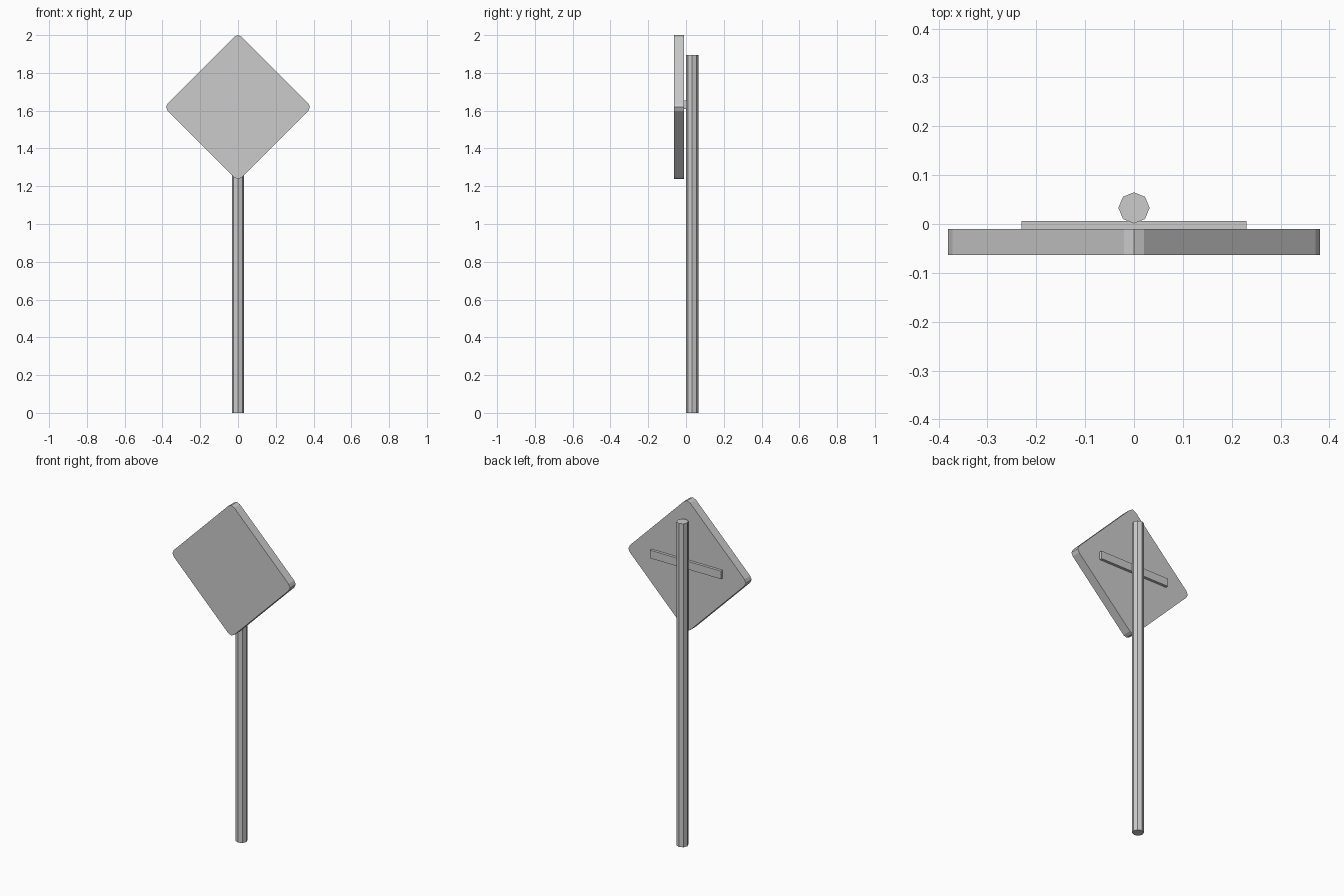
import bpy, bmesh, math

if "Cube" in bpy.data.objects:
    bpy.data.objects.remove(bpy.data.objects["Cube"])


def prism(name, points, axis, start, end):
    """Extrude a flat outline along 'y' or 'z'."""
    bm = bmesh.new()
    place = (lambda p, t: (p[0], t, p[1])) if axis == 'y' else (lambda p, t: (p[0], p[1], t))
    face = bm.faces.new([bm.verts.new(place(p, start)) for p in points])
    offset = (0, end - start, 0) if axis == 'y' else (0, 0, end - start)
    ext = bmesh.ops.extrude_face_region(bm, geom=[face], use_keep_orig=True)
    verts = [g for g in ext['geom'] if isinstance(g, bmesh.types.BMVert)]
    bmesh.ops.translate(bm, verts=verts, vec=offset)
    bmesh.ops.recalc_face_normals(bm, faces=bm.faces)
    mesh = bpy.data.meshes.new(name)
    bm.to_mesh(mesh)
    bm.free()
    obj = bpy.data.objects.new(name, mesh)
    bpy.context.collection.objects.link(obj)
    return obj


# Octagonal pole
R = 0.032
pole = [(R * math.cos(i * math.pi / 4), 0.033 + R * math.sin(i * math.pi / 4)) for i in range(8)]
prism("pole", pole, 'z', 0.0, 1.895)

# Diamond sign plate, each corner rounded with two segments
plate = []
for k in range(4):
    c, s = round(math.cos(k * math.pi / 2)), round(math.sin(k * math.pi / 2))
    for u, v in ((0.372, -0.02), (0.381, 0.0), (0.372, 0.02)):
        plate.append((u * c - v * s, 1.619 + u * s + v * c))
prism("sign_plate", plate, 'y', -0.063, -0.01)

# Flat mounting bar between plate and pole
bar = [(-0.23, 1.608), (0.23, 1.608), (0.23, 1.655), (-0.23, 1.655)]
prism("mounting_bar", bar, 'y', -0.01, 0.006)
